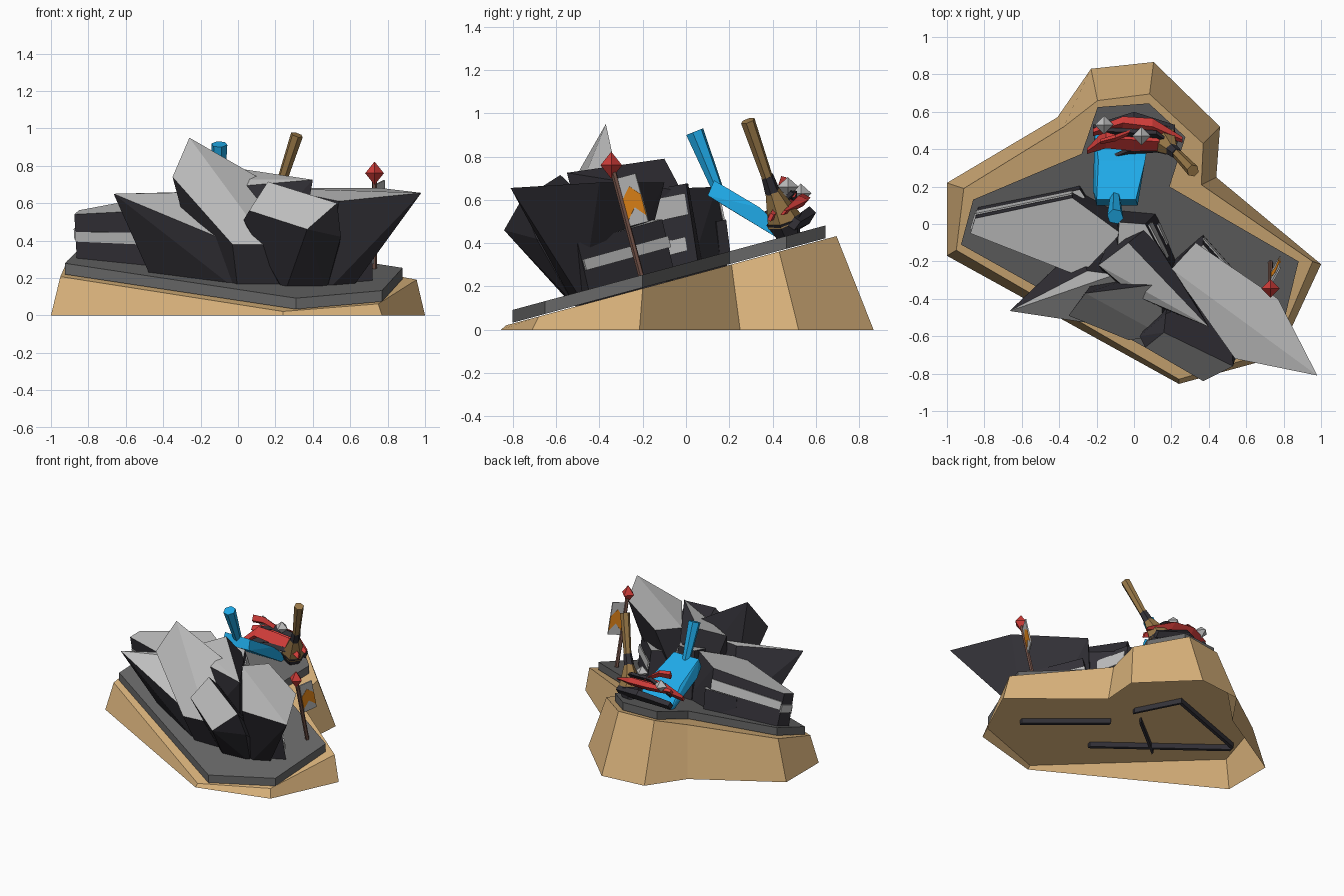
import bpy, bmesh, math
from mathutils import Vector

S, C = math.sin(math.radians(15)), math.cos(math.radians(15))
UP = Vector((0, -S, C))


def mat(name, rgb):
    m = bpy.data.materials.new(name)
    m.diffuse_color = (*rgb, 1)
    return m


SAND = mat("sand", (0.7, 0.45, 0.2))
SLAB = mat("slab grey", (0.135, 0.135, 0.135))
DARK = mat("dark rock", (0.033, 0.031, 0.039))
GREY = mat("light grey", (0.51, 0.51, 0.51))
BLUE = mat("blue", (0.014, 0.4, 0.8))
RED = mat("red", (0.62, 0.045, 0.04))
WOOD = mat("brush wood", (0.32, 0.19, 0.065))
POLE = mat("pole brown", (0.17, 0.085, 0.065))
ORANGE = mat("orange", (0.85, 0.26, 0.01))


def finish(bm, name, *mats, look=UP, limit=0.45):
    bmesh.ops.recalc_face_normals(bm, faces=bm.faces)
    me = bpy.data.meshes.new(name)
    for m in mats:
        me.materials.append(m)
    bm.normal_update()
    if len(mats) > 1:  # second colour on faces that look along the given direction
        look = Vector(look).normalized()
        for f in bm.faces:
            f.material_index = 1 if f.normal.dot(look) > limit else 0
    bm.to_mesh(me)
    bm.free()
    ob = bpy.data.objects.new(name, me)
    bpy.context.collection.objects.link(ob)
    return ob


def ground(x, y, d=0.0):
    """Point on the tilted slab surface, offset d vertically."""
    return Vector((x, y, 0.308 + 0.27 * y + d))


def hull(name, pts, *mats, **rule):
    bm = bmesh.new()
    for p in pts:
        bm.verts.new(p)
    r = bmesh.ops.convex_hull(bm, input=bm.verts)
    junk = list({v for v in r["geom_interior"] + r["geom_unused"] if isinstance(v, bmesh.types.BMVert)})
    bmesh.ops.delete(bm, geom=junk, context="VERTS")
    bmesh.ops.dissolve_limit(bm, angle_limit=0.14, verts=bm.verts, edges=bm.edges)
    return finish(bm, name, *mats, **rule)


def rock(name, base, top, **rule):
    return hull(name, [ground(x, y, -0.045) for x, y in base] + top, DARK, GREY, **rule)


def loft(name, rings, m, cap=(True, True)):
    bm = bmesh.new()
    loops = [[bm.verts.new(p) for p in r] for r in rings]
    n = len(loops[0])
    for a, b in zip(loops, loops[1:]):
        for i in range(n):
            bm.faces.new((a[i], a[(i + 1) % n], b[(i + 1) % n], b[i]))
    if cap[0]:
        bm.faces.new(loops[0])
    if cap[1]:
        bm.faces.new(loops[-1])
    return finish(bm, name, m)


def rod(name, path, m, sides=6):
    """Tapered rod through (point, radius) stations."""
    d = (Vector(path[-1][0]) - Vector(path[0][0])).normalized()
    a = d.orthogonal().normalized()
    b = d.cross(a)
    rings = []
    for p, r in path:
        rings.append([Vector(p) + r * (a * math.cos(t) + b * math.sin(t))
                      for t in (2 * math.pi * i / sides for i in range(sides))])
    return loft(name, rings, m)


def band(name, a, b, c, d, t0, t1, m=GREY, s0=0.0, s1=1.0, off=0.009):
    """Thin plate on the wall a-b (bottom), d-c (top); fractions s along, t up."""
    a, b, c, d = map(Vector, (a, b, c, d))
    n = (b - a).cross(d - a).normalized()
    at = lambda s, t: a.lerp(b, s).lerp(d.lerp(c, s), t)
    q = [at(s0, t0), at(s1, t0), at(s1, t1), at(s0, t1)]
    return hull(name, [p + n * off for p in q] + [p + n * (off - 0.009) for p in q], m)


def octa(name, c, r, m, k=1.3):
    c = Vector(c)
    ax = [Vector((r, 0, 0)), Vector((0, r, 0)), Vector((0, 0, r * k))]
    return hull(name, [c + s * v for v in ax for s in (1, -1)], m)


# Hollow sand mound with a sloping top
low = [(-1, 0.22), (-1, -0.17), (0.24, -0.855), (0.77, -0.71), (1, -0.215),
       (0.44, 0.25), (0.46, 0.52), (0.105, 0.866), (-0.23, 0.83), (-0.41, 0.57)]
rim = [(-0.91, 0.19), (-0.95, -0.14), (0.24, -0.83), (0.75, -0.68), (0.955, -0.2),
       (0.36, 0.21), (0.37, 0.43), (0.083, 0.695), (-0.195, 0.66), (-0.375, 0.52)]
loft("sand_mound", [[(x, y, 0) for x, y in low], [ground(x, y, -0.063) for x, y in rim]],
     SAND, (False, True))

# Stone slab
slab = [(-0.86, 0.13), (-0.925, -0.11), (0.31, -0.8), (0.77, -0.65), (0.88, -0.2),
        (0.19, 0.2), (0.275, 0.465), (0.08, 0.645), (-0.195, 0.625), (-0.28, 0.375)]
loft("stone_slab", [[ground(x, y, -0.059) for x, y in slab], [ground(x, y) for x, y in slab]], SLAB)

# Thin rock roots showing under the hollow mound
roots = [((0.6, -0.5), (0.04, -0.21)), ((-0.04, -0.05), (-0.27, 0.18)), ((-0.27, 0.18), (-0.89, 0)),
         ((0.02, -0.46), (-0.89, -0.02)), ((-0.14, -0.1), (-0.42, -0.3))]
for i, (a, b) in enumerate(roots):
    hull(f"rock_root_{i}", [ground(x, y + e, d) for x, y in (a, b) for e in (-0.01, 0.01) for d in (-0.05, -0.1)], DARK)

# Rocks
A1, A0, A2, A4 = (-0.875, -0.05, 0.54), (-0.85, 0.03, 0.562), (-0.33, 0.14, 0.66), (-0.29, -0.28, 0.57)
rock("left_block", [(-0.86, 0), (-0.83, 0.1), (-0.33, 0.2), (0, 0.02), (-0.28, -0.22)],
     [A1, A0, A2, A4, (-0.07, -0.05, 0.653)])
rock("left_crystal", [(-0.46, -0.27), (0, -0.49), (0.1, -0.2), (-0.3, -0.12)],
     [(-0.665, -0.465, 0.65), (-0.04, -0.56, 0.39), (-0.1, -0.27, 0.66), (-0.25, -0.25, 0.66)])
rock("tall_crystal", [(0, -0.5), (0.24, -0.5), (0.2, -0.22), (-0.2, -0.28)],
     [(-0.26, -0.37, 0.95), (0.14, -0.32, 0.72), (0.16, -0.6, 0.38), (-0.03, -0.62, 0.38),
      (-0.35, -0.49, 0.74)], look=(0.38, -0.78, 0.5), limit=0.75)
rock("back_crystal", [(-0.1, -0.02), (0.1, -0.02), (0.3, -0.4), (-0.1, -0.35)],
     [(-0.03, -0.1, 0.79), (0.07, -0.02, 0.64), (0.4, -0.55, 0.725), (0.0, -0.38, 0.69), (-0.19, -0.22, 0.73)],
     look=(-0.18, -0.3, 0.93), limit=0.8)
rock("centre_block", [(-0.1, 0.08), (0.12, 0.06), (0.25, -0.25), (-0.1, -0.3)],
     [(-0.08, 0.01, 0.675), (0.06, 0, 0.675), (0.22, -0.3, 0.62), (-0.1, -0.35, 0.6)])
rock("front_crystal", [(0.25, -0.53), (0.47, -0.52), (0.5, -0.35), (0.2, -0.35)],
     [(0.16, -0.58, 0.715), (0.53, -0.76, 0.6), (0.37, -0.84, 0.46), (0.06, -0.66, 0.56),
      (0.17, -0.48, 0.62), (0.55, -0.69, 0.42), (0.03, -0.6, 0.51)], look=(0, -0.75, 0.66), limit=0.7)
rock("right_crystal", [(0.47, -0.52), (0.6, -0.48), (0.46, -0.34), (0.2, -0.22)],
     [(0.98, -0.81, 0.655), (0.77, -0.4, 0.68), (0.33, -0.1, 0.68), (0.2, -0.24, 0.68), (0.54, -0.72, 0.61)])
rock("right_block", [(0.72, -0.44), (0.37, -0.05), (0.2, -0.2), (0.52, -0.5)],
     [(0.72, -0.5, 0.4), (0.37, -0.11, 0.51), (0.2, -0.25, 0.5), (0.52, -0.56, 0.38)])
rock("step_block", [(-0.52, 0.15), (-0.29, 0.21), (-0.26, 0.16), (-0.5, 0.08)],
     [(-0.52, 0.13, 0.48), (-0.29, 0.185, 0.51), (-0.26, 0.14, 0.5), (-0.5, 0.06, 0.47)])

# Pale stripes on the block walls
band("left_stripe_back", ground(-0.33, 0.2), ground(-0.83, 0.1), A0, A2, 0.5, 0.75)
band("left_stripe_side", ground(-0.83, 0.1), ground(-0.86, 0), A1, A0, 0.42, 0.66)
band("left_stripe_front", ground(-0.86, 0), ground(-0.28, -0.22), A4, A1, 0.38, 0.6)
band("right_stripe", ground(0.72, -0.44), ground(0.37, -0.05), (0.37, -0.11, 0.51), (0.72, -0.5, 0.4), 0.4, 0.64)
wall = (ground(0.25, -0.25), ground(0.12, 0.06), (0.06, 0, 0.675), (0.22, -0.3, 0.62))
band("upper_plate", *wall, 0.6, 0.88, s0=0.35, s1=0.95)
band("lower_plate", *wall, 0.15, 0.33, s0=0.5, s1=0.85)

# Blue shovel: wedge blade and flared handle
hull("shovel_blade", [(-0.2, 0.13, 0.69), (0.01, 0.13, 0.69), (-0.2, 0.1, 0.62), (0.02, 0.1, 0.62),
                      (-0.19, 0.34, 0.565), (0.06, 0.34, 0.565), (-0.21, 0.48, 0.44), (0.08, 0.48, 0.44),
                      (-0.2, 0.42, 0.425), (0.07, 0.42, 0.425), (-0.22, 0.18, 0.57), (0.03, 0.18, 0.57)], BLUE)
rod("shovel_handle", [((-0.1, 0.15, 0.64), 0.027), ((-0.1, 0.04, 0.915), 0.044)], BLUE)

# Brush: wooden handle, dark collar, flared head
rod("brush_handle", [((0.225, 0.38, 0.69), 0.026), ((0.315, 0.285, 0.965), 0.034)], WOOD)
rod("brush_collar", [((0.2, 0.4, 0.635), 0.036), ((0.23, 0.375, 0.71), 0.029)], DARK)
rod("brush_head", [((0.15, 0.455, 0.5), 0.085), ((0.205, 0.395, 0.65), 0.032)], WOOD)
rod("brush_tip", [((0.13, 0.475, 0.43), 0.055), ((0.153, 0.452, 0.51), 0.088)], DARK)


def crescent(name, pts, m):
    """Faceted strip with a diamond section, pointed at its ends."""
    rings = [[(x, y - w, z - 0.01), (x, y, z - h), (x, y + w, z + 0.01), (x, y, z + h)] for x, y, z, w, h in pts]
    return loft(name, rings, m)


# Red crescents with dark strips and grey stones
crescent("red_crescent", [(-0.25, 0.39, 0.5, 0.015, 0.02), (-0.15, 0.46, 0.58, 0.055, 0.04), (0, 0.45, 0.57, 0.06, 0.05),
                          (0.13, 0.44, 0.57, 0.05, 0.04), (0.24, 0.39, 0.52, 0.015, 0.02)], RED)
crescent("red_ridge", [(-0.22, 0.49, 0.58, 0.02, 0.02), (-0.06, 0.54, 0.6, 0.035, 0.03), (0.1, 0.52, 0.59, 0.045, 0.03),
                       (0.26, 0.45, 0.54, 0.015, 0.01)], RED)
crescent("dark_ridge", [(-0.22, 0.5, 0.56, 0.015, 0.02), (-0.05, 0.49, 0.63, 0.022, 0.02), (0.12, 0.48, 0.62, 0.02, 0.02),
                        (0.2, 0.43, 0.57, 0.01, 0.015)], DARK)
crescent("dark_strip", [(-0.17, 0.33, 0.51, 0.015, 0.02), (-0.03, 0.39, 0.54, 0.02, 0.02), (0.15, 0.4, 0.54, 0.015, 0.02)], DARK)
crescent("dark_back", [(-0.22, 0.5, 0.48, 0.03, 0.03), (0, 0.57, 0.53, 0.03, 0.04), (0.22, 0.5, 0.49, 0.03, 0.03)], DARK)
octa("left_stone", (-0.16, 0.53, 0.63), 0.05, GREY, 0.9)
octa("right_stone", (0.04, 0.47, 0.66), 0.05, GREY, 0.9)
crescent("red_spike", [(-0.18, 0.44, 0.68, 0.014, 0.03), (-0.1, 0.46, 0.68, 0.018, 0.025), (0, 0.5, 0.62, 0.01, 0.01)], RED)

# Flag pole, finial and flag with a chevron
foot = ground(0.73, -0.2, -0.03)
rod("flag_pole", [(foot, 0.014), (foot + UP * 0.52, 0.014)], POLE)
octa("pole_finial", (0.73, -0.345, 0.76), 0.05, RED, 1.25)
side = Vector((0.045, 0.085 * C, 0.085 * S))
lo, hi = foot + UP * 0.26 + side * 0.15, foot + UP * 0.49 + side * 0.15
band("flag", lo, lo + side, hi + side, hi, 0, 1, off=0.0045)
nrm = side.cross(UP).normalized() * 0.006
for k, (s0, s1) in enumerate(((0, 0.5), (1, 0.5))):
    q = [lo + side * s + UP * w for s, w in ((s0, 0.03), (s1, 0.08), (s1, 0.18), (s0, 0.13))]
    hull(f"flag_chevron_{k}", [p + nrm for p in q] + [p - nrm for p in q], ORANGE)
